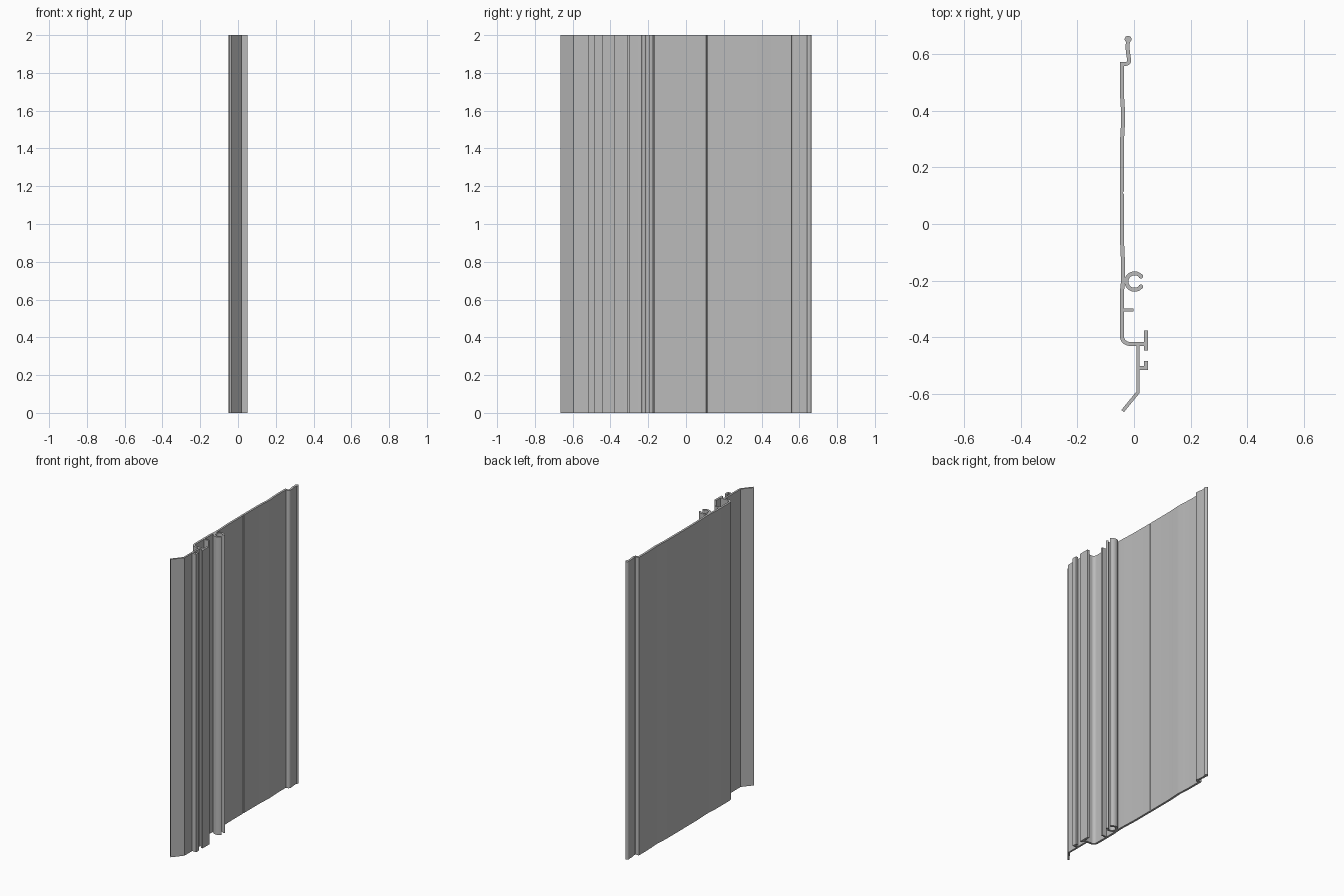
import bpy, bmesh
from math import sin, cos, radians
from mathutils import Vector

HEIGHT = 2.0
WALL = 0.014

cube = bpy.data.objects.get("Cube")
if cube:
    bpy.data.objects.remove(cube, do_unlink=True)

# Single plain metal material
metal = bpy.data.materials.new("grey aluminium")
metal.use_nodes = True
GREY = (0.5, 0.5, 0.5, 1)
metal.diffuse_color = GREY
metal.node_tree.nodes["Principled BSDF"].inputs["Base Color"].default_value = GREY


def arc(cx, cy, r, start, end, steps):
    """Points along a circular arc, angles in degrees."""
    angles = [radians(start + (end - start) * i / steps) for i in range(steps + 1)]
    return [(cx + r * cos(a), cy + r * sin(a)) for a in angles]


def finish(name, bm):
    """Raise a flat section to full height and make an object of it."""
    raised = bmesh.ops.extrude_face_region(bm, geom=bm.faces[:])
    verts = [g for g in raised["geom"] if isinstance(g, bmesh.types.BMVert)]
    bmesh.ops.translate(bm, verts=verts, vec=(0, 0, HEIGHT))
    bmesh.ops.recalc_face_normals(bm, faces=bm.faces[:])
    mesh = bpy.data.meshes.new(name)
    bm.to_mesh(mesh)
    bm.free()
    mesh.materials.append(metal)
    obj = bpy.data.objects.new(name, mesh)
    bpy.context.collection.objects.link(obj)
    bpy.ops.object.select_all(action="DESELECT")
    obj.select_set(True)
    bpy.context.view_layer.objects.active = obj
    bpy.ops.object.shade_smooth_by_angle(angle=radians(30))
    return obj


def strip(name, path, width=WALL):
    """Wall of even width along a path; a third value sets the left half-width."""
    bm = bmesh.new()
    pts = [Vector(p[:2]) for p in path]
    pairs = []
    for i, p in enumerate(pts):
        a = (p - pts[i - 1]).normalized() if i else None
        b = (pts[i + 1] - p).normalized() if i < len(pts) - 1 else None
        a, b = a or b, b or a
        along = (a + b).normalized()
        side = Vector((-along.y, along.x)) / max(along.dot(a), 0.4)
        left = path[i][2] if len(path[i]) > 2 else width / 2
        pairs.append([bm.verts.new((*q, 0)) for q in (p + side * left, p - side * width / 2)])
    for (a, b), (c, d) in zip(pairs, pairs[1:]):
        bm.faces.new((a, b, d, c))
    return finish(name, bm)


def bead(name, x, y, r):
    bm = bmesh.new()
    bm.faces.new([bm.verts.new((*p, 0)) for p in arc(x, y, r, 0, 345, 23)])
    return finish(name, bm)


# Main web: top hook, gently waved panel with a fine groove, rounded foot and shelf
WEB = -0.043
hook = [(-0.021, 0.655), (-0.023, 0.62)] + arc(-0.029, 0.577, 0.012, 0, -90, 5) + [(WEB, 0.565)]
panel = [(WEB, 0.48), (-0.041, 0.43), (-0.038, 0.39), (-0.038, 0.365), (-0.041, 0.32),
         (WEB, 0.27), (WEB, 0.114), (WEB, 0.11, 0.003), (WEB, 0.106), (WEB, -0.03),
         (-0.041, -0.09), (-0.038, -0.15), (-0.038, -0.19), (-0.041, -0.225), (WEB, -0.24)]
foot = arc(-0.015, -0.395, 0.028, 180, 270, 8) + [(0.043, -0.423)]
strip("main_panel", hook + panel + foot)
bead("hook_bead", -0.021, 0.652, 0.012)

# Open screw channel with rounded lips
CX, CY, CR = 0.002, -0.203, 0.029
strip("screw_channel", arc(CX, CY, CR, 40, 320, 24))
for name, angle in (("upper_lip", 40), ("lower_lip", -40)):
    x, y = arc(CX, CY, CR, angle, angle, 1)[0]
    bead("screw_channel_" + name, x, y, 0.008)

# Short rib on the panel
strip("panel_rib", [(WEB, -0.304), (-0.002, -0.304)], 0.011)

# Flange at the end of the shelf
strip("shelf_flange", [(0.043, -0.376), (0.043, -0.446)])

# Lower leg with a slanted drip edge
strip("lower_leg", [(0.014, -0.423), (0.014, -0.594), (-0.04, -0.66)], 0.012)

# Hooked bracket on the lower leg
strip("leg_bracket", [(0.014, -0.508), (0.043, -0.508), (0.043, -0.484)])
